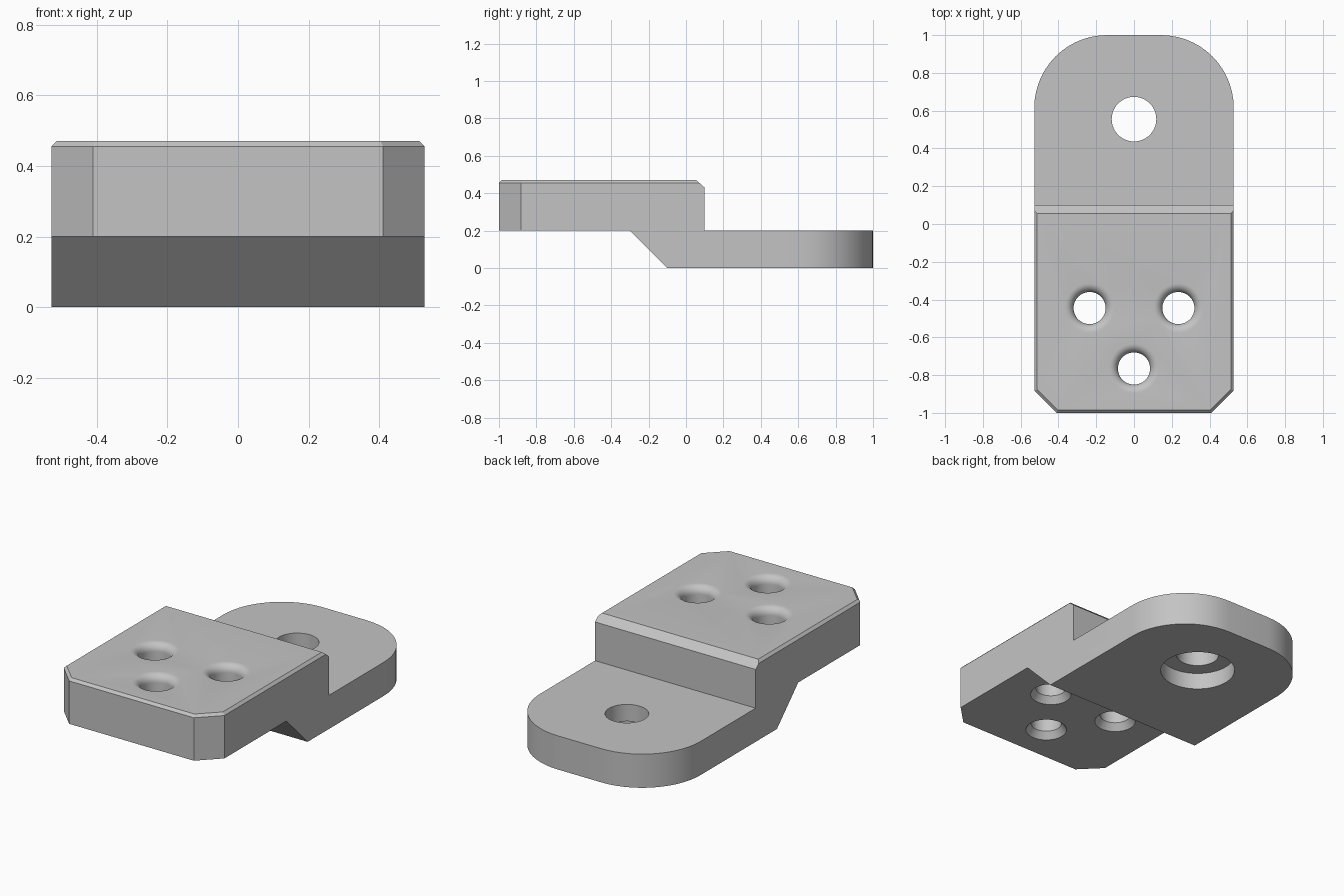
import bpy
import bmesh
from math import sin, cos, pi, radians
from mathutils import Matrix, Vector

cube = bpy.data.objects.get("Cube")
if cube:
    bpy.data.objects.remove(cube, do_unlink=True)

grey = bpy.data.materials.new("plain grey")
grey.use_nodes = True
grey.diffuse_color = (0.55, 0.55, 0.55, 1)
grey.node_tree.nodes["Principled BSDF"].inputs["Base Color"].default_value = grey.diffuse_color


def make_object(name, bm):
    bmesh.ops.recalc_face_normals(bm, faces=bm.faces)
    mesh = bpy.data.meshes.new(name)
    bm.to_mesh(mesh)
    bm.free()
    mesh.materials.append(grey)
    obj = bpy.data.objects.new(name, mesh)
    bpy.context.collection.objects.link(obj)
    return obj


def prism(points, offset):
    """Extrude a closed 3D outline; return the mesh and its far cap."""
    bm = bmesh.new()
    base = bm.faces.new([bm.verts.new(p) for p in points])
    result = bmesh.ops.extrude_face_region(bm, geom=[base], use_keep_orig=True)
    verts = [g for g in result["geom"] if isinstance(g, bmesh.types.BMVert)]
    cap = [g for g in result["geom"] if isinstance(g, bmesh.types.BMFace)][0]
    bmesh.ops.translate(bm, verts=verts, vec=offset)
    bmesh.ops.recalc_face_normals(bm, faces=bm.faces)
    return bm, cap


def hole_cutter(name, profile, x, y):
    """Revolve a (radius, height) profile about a vertical axis."""
    bm = bmesh.new()
    verts = [bm.verts.new((r, 0, z)) for r, z in profile]
    edges = [bm.edges.new(pair) for pair in zip(verts, verts[1:])]
    bmesh.ops.spin(bm, geom=verts + edges, cent=(0, 0, 0), axis=(0, 0, 1),
                   angle=2 * pi, steps=48, use_merge=False)
    bmesh.ops.remove_doubles(bm, verts=bm.verts, dist=1e-5)
    bmesh.ops.transform(bm, matrix=Matrix.Translation((x, y, 0)), verts=bm.verts)
    return make_object(name, bm)


# Stepped side profile, with the sloped underside and chamfered rear edge
side = [(-1.2, 0.2), (-0.3, 0.2), (-0.1, 0), (1.2, 0), (1.2, 0.2),
        (0.1, 0.2), (0.1, 0.43), (0.055, 0.47), (-1.2, 0.47)]
bm, _ = prism([(-0.7, y, z) for y, z in side], Vector((1.4, 0, 0)))
bracket = make_object("stepped_bracket", bm)

# Plan outline: cut front corners, round rear corners, thin bevel at the top
half_width, corner, radius = 0.528, 0.118, 0.385
right_half = [(half_width - corner, -1), (half_width, -1 + corner)]
right_half += [(half_width - radius + radius * cos(a), 1 - radius + radius * sin(a))
               for a in (radians(90 * i / 14) for i in range(15))]
outline = right_half + [(-x, y) for x, y in reversed(right_half)]
bm, top = prism([(x, y, -0.1) for x, y in outline], Vector((0, 0, 0.555)))
bmesh.ops.inset_region(bm, faces=[top], thickness=0.03, use_even_offset=True)
bmesh.ops.translate(bm, verts=list(top.verts), vec=(0, 0, 0.03))
plan = make_object("plan_outline", bm)

# Screw holes: rounded mouth above, short flare below
bore, fillet = 0.085, 0.046
screw = [(0, 0.1), (0.114, 0.1), (0.114, 0.2), (bore, 0.24)]
screw += [(bore + fillet * (1 - cos(a)), 0.47 - fillet + fillet * sin(a))
          for a in (radians(90 * i / 8) for i in range(9))]
screw += [(bore + fillet, 0.6), (0, 0.6)]
cutters = [hole_cutter("screw_hole_cutter", screw, x, y)
           for x, y in ((-0.235, -0.445), (0.235, -0.445), (0, -0.765))]

# Mounting hole with a wide recess underneath
mount = [(0, -0.1), (0.207, -0.1), (0.207, 0.1), (0.118, 0.1), (0.118, 0.3), (0, 0.3)]
cutters.append(hole_cutter("mounting_hole_cutter", mount, 0, 0.555))

# Combine everything into one solid
for tool in [plan] + cutters:
    mod = bracket.modifiers.new(tool.name, "BOOLEAN")
    mod.operation = "INTERSECT" if tool is plan else "DIFFERENCE"
    mod.solver = "EXACT"
    mod.object = tool
    tool.hide_render = True
bpy.context.view_layer.update()
evaluated = bracket.evaluated_get(bpy.context.evaluated_depsgraph_get())
solid = bpy.data.meshes.new_from_object(evaluated)
bracket.modifiers.clear()
bracket.data = solid
for tool in [plan] + cutters:
    bpy.data.objects.remove(tool, do_unlink=True)

# Smooth the curved walls and keep the edges crisp
for obj in bpy.context.selected_objects:
    obj.select_set(False)
bracket.select_set(True)
bpy.context.view_layer.objects.active = bracket
bpy.ops.object.shade_smooth_by_angle(angle=radians(30))
